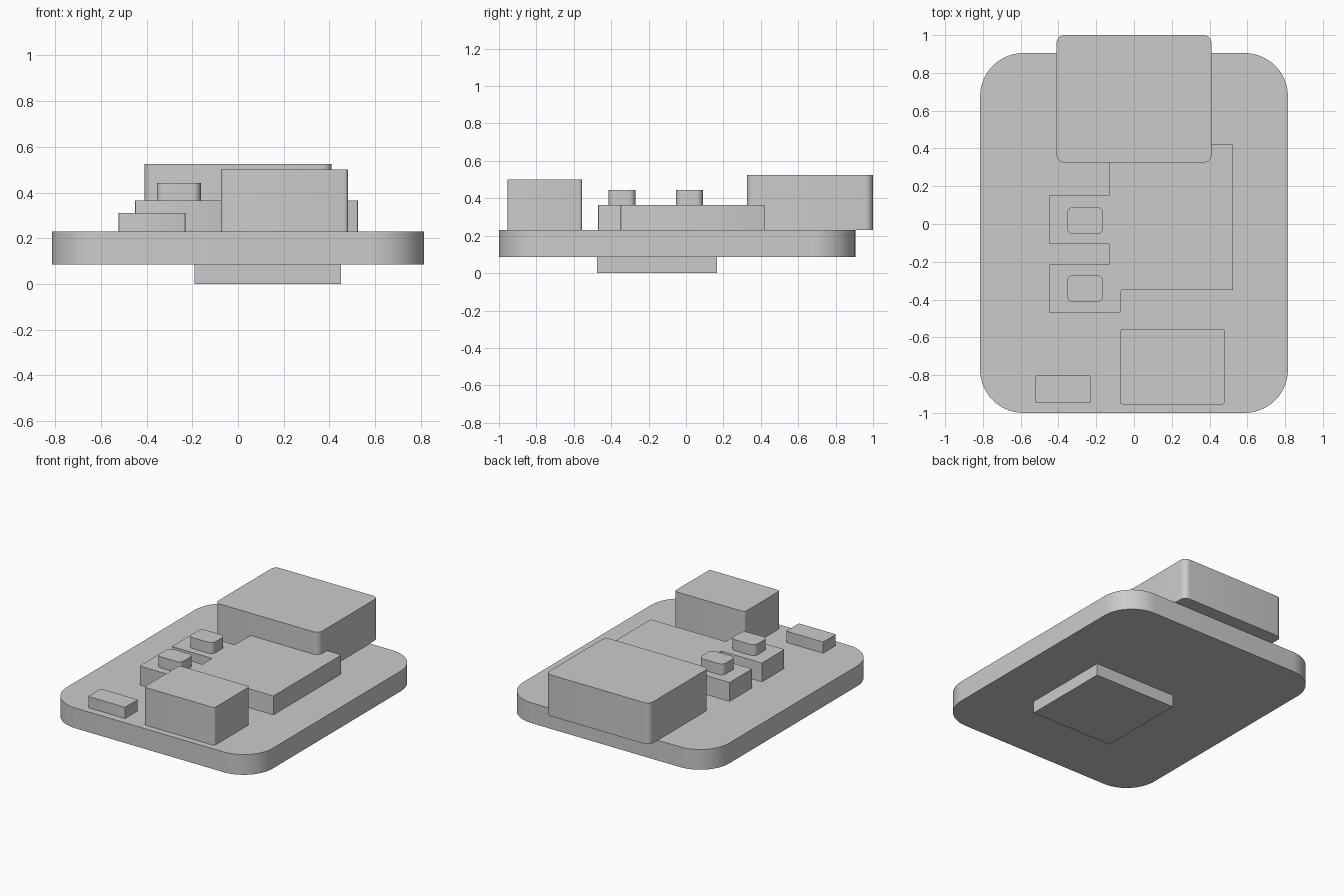
import bpy
import bmesh
import math

old = bpy.data.objects.get("Cube")
if old:
    bpy.data.objects.remove(old, do_unlink=True)

# Single plain grey
GREY = (0.6, 0.6, 0.6, 1.0)
grey = bpy.data.materials.new("plain grey")
grey.use_nodes = True
grey.diffuse_color = GREY
grey.node_tree.nodes["Principled BSDF"].inputs["Base Color"].default_value = GREY


def prism(name, outline, bottom, top, radius=0, segments=4):
    """Extrude an anticlockwise outline and round its upright edges."""
    bm = bmesh.new()
    base = bm.faces.new([bm.verts.new((x, y, bottom)) for x, y in outline])
    raised = bmesh.ops.extrude_face_region(bm, geom=[base], use_keep_orig=True)
    verts = [v for v in raised["geom"] if isinstance(v, bmesh.types.BMVert)]
    bmesh.ops.translate(bm, verts=verts, vec=(0, 0, top - bottom))
    bmesh.ops.recalc_face_normals(bm, faces=bm.faces)
    if radius:
        upright = [e for e in bm.edges
                   if abs(e.verts[0].co.z - e.verts[1].co.z) > 1e-4]
        bmesh.ops.bevel(bm, geom=upright, offset=radius, segments=segments,
                        profile=0.5, affect='EDGES')
    mesh = bpy.data.meshes.new(name)
    bm.to_mesh(mesh)
    bm.free()
    mesh.materials.append(grey)
    obj = bpy.data.objects.new(name, mesh)
    bpy.context.collection.objects.link(obj)
    bpy.ops.object.select_all(action='DESELECT')
    obj.select_set(True)
    bpy.context.view_layer.objects.active = obj
    bpy.ops.object.shade_smooth_by_angle(angle=math.radians(35))
    return obj


def block(name, x0, x1, y0, y1, bottom, top, radius=0, segments=4):
    corners = [(x0, y0), (x1, y0), (x1, y1), (x0, y1)]
    return prism(name, corners, bottom, top, radius, segments)


DECK = 0.23     # upper face of the board
UNDER = 0.085   # lower face of the board
STEP = 0.365    # upper face of the stepped module

# Board and the pad beneath it
block("board", -0.815, 0.815, -1.0, 0.905, UNDER, DECK, 0.23, 14)
block("underside_pad", -0.19, 0.45, -0.475, 0.165, 0, UNDER)

# Large connector overhanging the back edge
block("rear_connector", -0.41, 0.41, 0.325, 1.0, DECK, 0.525, 0.042, 8)

# Stepped module with two side arms
arms = [(-0.13, 0.42), (-0.13, 0.15), (-0.45, 0.15), (-0.45, -0.105),
        (-0.13, -0.105), (-0.13, -0.215), (-0.45, -0.215), (-0.45, -0.47),
        (-0.07, -0.47), (-0.07, -0.35), (0.525, -0.35), (0.525, 0.42)]
prism("stepped_module", arms, DECK, STEP, 0.005, 2)

# One button on each arm
for label, y in (("rear", 0.018), ("front", -0.342)):
    block(label + "_button", -0.355, -0.163, y - 0.072, y + 0.072,
          STEP, 0.443, 0.035, 6)

# Blocks along the front edge
block("front_block", -0.075, 0.482, -0.955, -0.555, DECK, 0.5, 0.018, 4)
block("small_block", -0.523, -0.23, -0.947, -0.803, DECK, 0.31, 0.007, 2)
